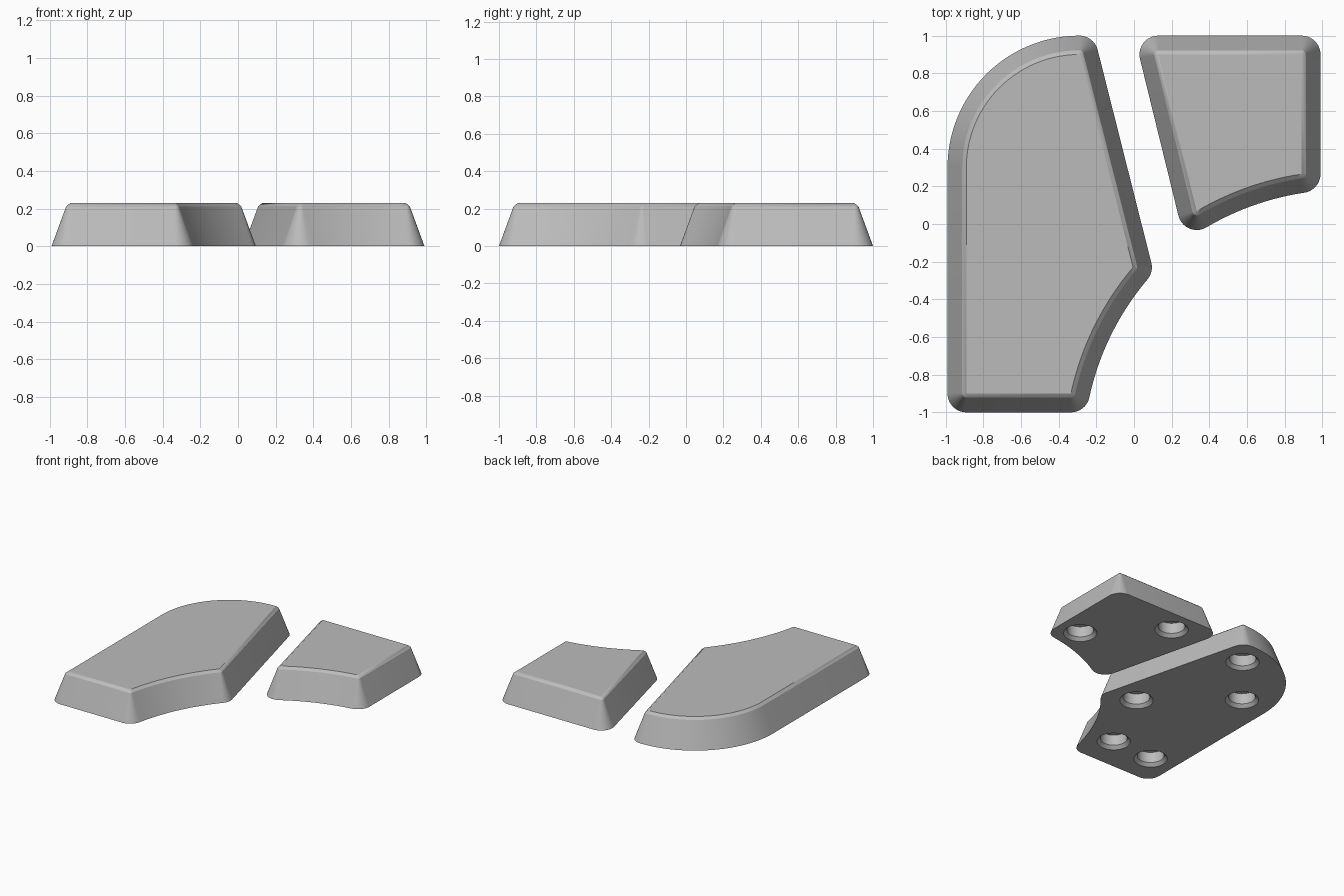
import bpy, bmesh, math
from mathutils import Vector

if "Cube" in bpy.data.objects:
    bpy.data.objects.remove(bpy.data.objects["Cube"], do_unlink=True)

HEIGHT = 0.23
PROFILE = [(0.1, 0.0), (0.022, 0.212), (0.0, HEIGHT)]   # outward offset, height
HOLE = [(0.135, -0.012), (0.098, 0.025), (0.098, 0.11)]  # radius, height
CORNER_STEPS = 10

grey = bpy.data.materials.new("grey_plastic")
grey.use_nodes = True
colour = (0.5, 0.5, 0.5, 1)
grey.diffuse_color = colour
grey.node_tree.nodes["Principled BSDF"].inputs["Base Color"].default_value = colour


def arc(start, end, radius, bulge, steps=28):
    """Points from start to end; bulge +1 bows to the right of travel, -1 to the left."""
    a, b = Vector(start), Vector(end)
    half = (b - a) / 2
    left = Vector((-half.y, half.x)).normalized()
    centre = a + half + left * bulge * math.sqrt(max(radius**2 - half.length_squared, 0))
    ray = a - centre
    sweep = 2 * math.asin(min(half.length / radius, 1)) * bulge
    c, s = math.cos, math.sin
    return [centre + Vector((ray.x * c(t) - ray.y * s(t), ray.x * s(t) + ray.y * c(t)))
            for t in (sweep * i / steps for i in range(steps + 1))]


def offset_ring(outline, distance):
    """Offset a counter-clockwise outline outwards, rounding its corners."""
    ring = []
    for i, p in enumerate(outline):
        d0 = (p - outline[i - 1]).normalized()
        d1 = (outline[(i + 1) % len(outline)] - p).normalized()
        turn = math.atan2(d0.x * d1.y - d0.y * d1.x, d0.dot(d1))
        start = math.atan2(d0.y, d0.x) - math.pi / 2
        steps = CORNER_STEPS if abs(turn) > 0.3 else 0
        for k in range(steps + 1):
            angle = start + turn * (k / steps if steps else 0.5)
            ring.append(p + distance * Vector((math.cos(angle), math.sin(angle))))
    return ring


def loft(name, rings):
    """Closed solid through a stack of rings of 3D points."""
    bm = bmesh.new()
    loops = [[bm.verts.new(p) for p in ring] for ring in rings]
    n = len(loops[0])
    for low, high in zip(loops, loops[1:]):
        for i in range(n):
            j = (i + 1) % n
            bm.faces.new((low[i], low[j], high[j], high[i]))
    bm.faces.new(loops[0][::-1])
    bm.faces.new(loops[-1])
    bmesh.ops.remove_doubles(bm, verts=bm.verts, dist=0.0002)
    bmesh.ops.recalc_face_normals(bm, faces=bm.faces)
    mesh = bpy.data.meshes.new(name)
    bm.to_mesh(mesh)
    bm.free()
    obj = bpy.data.objects.new(name, mesh)
    bpy.context.collection.objects.link(obj)
    mesh.materials.append(grey)
    return obj


def make_pad(name, outline, holes):
    pad = loft(name, [[(p.x, p.y, z) for p in offset_ring(outline, d)] for d, z in PROFILE])
    bpy.ops.object.select_all(action="DESELECT")
    bpy.context.view_layer.objects.active = pad
    pad.select_set(True)
    # Chamfered blind holes in the underside
    for x, y in holes:
        turns = [math.tau * i / 40 for i in range(40)]
        cutter = loft("hole_cutter", [[(x + r * math.cos(t), y + r * math.sin(t), z)
                                       for t in turns] for r, z in HOLE])
        cutter.hide_render = True
        cut = pad.modifiers.new("hole", "BOOLEAN")
        cut.operation, cut.solver, cut.object = "DIFFERENCE", "EXACT", cutter
        bpy.ops.object.modifier_apply(modifier=cut.name)
        bpy.data.objects.remove(cutter, do_unlink=True)
    bpy.ops.object.shade_smooth_by_angle(angle=math.radians(18))
    return pad


# Large pad: rounded back corner, scooped front side
large = ([Vector((-0.89, -0.9)), *arc((-0.335, -0.9), (-0.005, -0.23), 1.54, -1),
          *arc((-0.29, 0.9), (-0.89, 0.3), 0.6, 1)])
make_pad("large_pad", large,
         [(-0.385, 0.78), (-0.74, 0.35), (-0.15, -0.15), (-0.41, -0.72), (-0.78, -0.74)])

# Small pad: slanted side and scooped front
small = [*arc((0.333, 0.068), (0.89, 0.265), 1.54, -1),
         Vector((0.89, 0.9)), Vector((0.129, 0.9))]
make_pad("small_pad", small, [(0.8, 0.34), (0.32, 0.81)])
